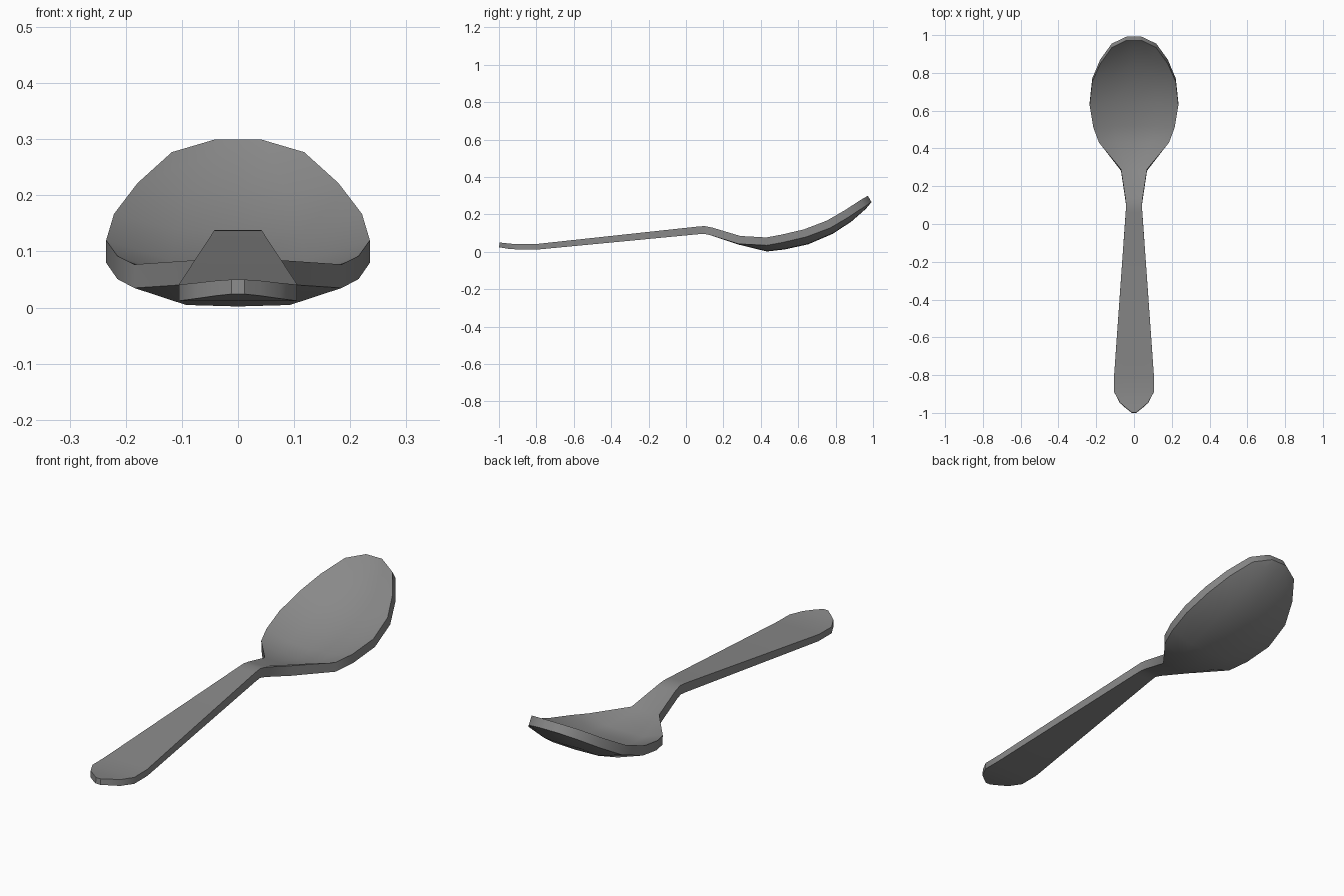
import bpy
import bmesh
import math

cube = bpy.data.objects.get("Cube")
if cube:
    bpy.data.objects.remove(cube, do_unlink=True)

# Brushed grey metal
metal = bpy.data.materials.new("grey_metal")
metal.use_nodes = True
grey = (0.25, 0.25, 0.25, 1)
metal.diffuse_color = grey
metal.node_tree.nodes["Principled BSDF"].inputs["Base Color"].default_value = grey

# Stations from handle end to bowl tip: y, half width, rim height, thickness, bowl depth
stations = [
    (-.997, .012, .050, .026, 0),
    (-.975, .04, .048, .027, 0),
    (-.945, .075, .044, .028, 0),
    (-.89, .105, .041, .029, 0),
    (-.8, .105, .042, .03, 0),
    (.06, .044, .135, .041, 0),
    (.1, .042, .138, .042, 0),
    (.14, .046, .130, .042, 0),
    (.29, .069, .085, .043, .004),
    (.43, .185, .077, .042, .033),
    (.51, .215, .092, .042, .039),
    (.63, .235, .12, .042, .041),
    (.753, .221, .167, .043, .034),
    (.848, .179, .222, .042, .028),
    (.933, .118, .277, .041, .014),
    (.972, .04, .3, .039, 0),
]
# Cross-section: fraction of half width, fraction of bowl depth
section = [(-1, 0), (-.5, .92), (0, 1), (.5, .92), (1, 0)]


def side_normal(i):
    """Upward normal of the side profile at station i."""
    a, b = stations[max(i - 1, 0)], stations[min(i + 1, len(stations) - 1)]
    dy, dz = b[0] - a[0], b[2] - a[2]
    length = math.hypot(dy, dz)
    return -dz / length, dy / length


# Loft the upper and lower skins
bm = bmesh.new()
upper, lower = [], []
for i, (y, w, z, thick, depth) in enumerate(stations):
    ny, nz = side_normal(i)
    for skin, base in ((upper, 0), (lower, thick)):
        row = []
        for u, d in section:
            drop = base + d * depth
            row.append(bm.verts.new((u * w, y - ny * drop, z - nz * drop)))
        skin.append(row)

last = len(section) - 1
for i in range(len(stations) - 1):
    for j in range(last):
        for skin in (upper, lower):
            bm.faces.new((skin[i][j], skin[i][j + 1], skin[i + 1][j + 1], skin[i + 1][j]))
    # Side walls
    for j in (0, last):
        bm.faces.new((upper[i][j], upper[i + 1][j], lower[i + 1][j], lower[i][j]))
# End walls
for i in (0, len(stations) - 1):
    for j in range(last):
        bm.faces.new((upper[i][j], upper[i][j + 1], lower[i][j + 1], lower[i][j]))
bmesh.ops.recalc_face_normals(bm, faces=bm.faces)

mesh = bpy.data.meshes.new("spoon")
bm.to_mesh(mesh)
bm.free()
mesh.materials.append(metal)
spoon = bpy.data.objects.new("spoon", mesh)
bpy.context.collection.objects.link(spoon)

# Smooth surfaces with a crisp rim
bpy.ops.object.select_all(action='DESELECT')
spoon.select_set(True)
bpy.context.view_layer.objects.active = spoon
bpy.ops.object.shade_smooth_by_angle(angle=math.radians(35))
